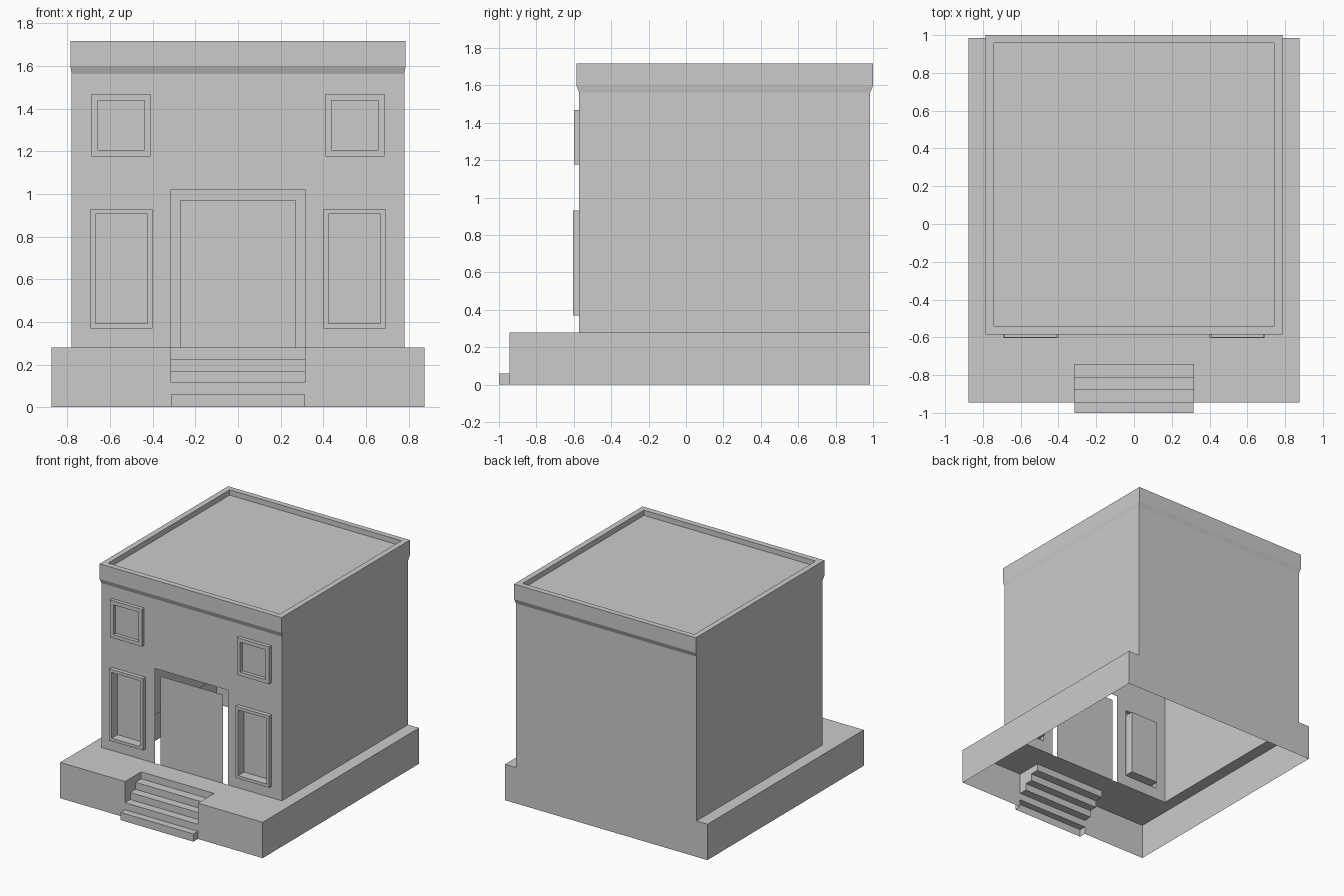
import bpy, bmesh

if "Cube" in bpy.data.objects:
    bpy.data.objects.remove(bpy.data.objects["Cube"])

# ---- helpers ----
def loft(bm, rings, closed=True, cap=False):
    """Bridge successive rings of points; optionally fill the last one."""
    vs = [[bm.verts.new(p) for p in r] for r in rings]
    n = len(vs[0])
    for a, b in zip(vs, vs[1:]):
        for i in range(n if closed else n - 1):
            j = (i + 1) % n
            bm.faces.new((a[i], a[j], b[j], b[i]))
    if cap:
        bm.faces.new(vs[-1])

def grid(bm, us, vs, place, hole):
    """Flat panel cut along us and vs, leaving out the cells that are holes."""
    for u0, u1 in zip(us, us[1:]):
        for v0, v1 in zip(vs, vs[1:]):
            if not hole(abs(u0 + u1) / 2, (v0 + v1) / 2):
                bm.faces.new([bm.verts.new(place(u, v)) for u, v in
                              ((u0, v0), (u1, v0), (u1, v1), (u0, v1))])

def rect(x0, x1, y0, y1, place):
    return [place(x, y) for x, y in ((x0, y0), (x1, y0), (x1, y1), (x0, y1))]

def finish(name, bm):
    bmesh.ops.remove_doubles(bm, verts=bm.verts[:], dist=0.0005)
    bmesh.ops.dissolve_degenerate(bm, edges=bm.edges[:], dist=0.0001)
    me = bpy.data.meshes.new(name)
    bm.to_mesh(me)
    bm.free()
    ob = bpy.data.objects.new(name, me)
    bpy.context.scene.collection.objects.link(ob)
    return ob

def at_z(z):
    return lambda x, y: (x, y, z)

def at_y(y):
    return lambda x, z: (x, y, z)

# ---- main sizes ----
BX, BF, BACK, BZ = 0.875, -0.945, 0.985, 0.28   # platform
WX, WF, WZ = 0.78, -0.572, 1.563                # building walls
DX = 0.315                                      # doorway and stair half width
SY = -0.745                                     # back of the stair recess

# platform: open-bottomed skirt and a top with stair notch and building opening
bm = bmesh.new()
path = [(DX, BF), (BX, BF), (BX, BACK), (-BX, BACK), (-BX, BF), (-DX, BF)]
loft(bm, [[(x, y, z) for x, y in path] for z in (0, BZ)], closed=False)
grid(bm, (-BX, -WX, -DX, DX, WX, BX), (BF, SY, WF, BACK), at_z(BZ),
     lambda x, y: (x < DX and y < SY) or (x < WX and y > WF))
finish("platform", bm)

# stairs: stepped profile across the notch, plus side cheeks
bm = bmesh.new()
steps = [(-1, 0), (-1, 0.06), (BF, 0.06), (BF, 0.115), (-0.88, 0.115),
         (-0.88, 0.17), (-0.815, 0.17), (-0.815, 0.225), (SY, 0.225), (SY, BZ)]
loft(bm, [[(x, y, z) for y, z in steps] for x in (DX, -DX)], closed=False)
cheek = [(BF, BZ)] + steps[3:]
block = [(-1, 0), (-1, 0.06), (BF, 0.06), (BF, 0)]
for s in (-1, 1):
    for outline in (cheek, block):
        pts = outline if s < 0 else outline[::-1]
        bm.faces.new([bm.verts.new((s * DX, y, z)) for y, z in pts])
finish("front_stairs", bm)

# building shell: side and back walls, pierced front wall
bm = bmesh.new()
path = [(WX, WF), (WX, BACK), (-WX, BACK), (-WX, WF)]
loft(bm, [[(x, y, z) for x, y in path] for z in (BZ, WZ)], closed=False)
grid(bm, (-WX, -0.692, -0.40, -DX, DX, 0.40, 0.692, WX),
     (BZ, 0.37, 0.93, 1.02, WZ), at_y(WF),
     lambda x, z: (x < DX and z < 1.02) or
                  (0.40 < x < 0.692 and 0.37 < z < 0.93))
finish("walls", bm)

# flared cornice, parapet and sunken roof
bm = bmesh.new()
levels = [(WX, WF, BACK, WZ), (0.786, -0.586, 1.0, 1.60),
          (0.786, -0.586, 1.0, 1.718), (0.742, -0.541, 0.957, 1.718),
          (0.742, -0.541, 0.957, 1.677)]
loft(bm, [rect(-x, x, y0, y1, at_z(z)) for x, y0, y1, z in levels], cap=True)
finish("cornice_and_roof", bm)

# door leaf standing free in the doorway
bm = bmesh.new()
bm.faces.new([bm.verts.new(p) for p in rect(-0.27, 0.27, BZ, 0.972, at_y(WF))])
finish("door_panel", bm)

# windows: raised frame with recessed pane, one pair per floor
def window(name, outer, inner, front, pane):
    for side, s in (("left", -1), ("right", 1)):
        bm = bmesh.new()
        rings = []
        for (x0, x1, z0, z1), y in ((outer, WF), (outer, front),
                                    (inner, front), (inner, pane)):
            a, b = sorted((s * x0, s * x1))
            rings.append(rect(a, b, z0, z1, at_y(y)))
        loft(bm, rings, cap=True)
        finish(name + "_" + side, bm)

window("lower_window", (0.40, 0.692, 0.37, 0.93),
       (0.424, 0.669, 0.393, 0.906), -0.603, -0.53)
window("upper_window", (0.41, 0.688, 1.176, 1.468),
       (0.439, 0.656, 1.205, 1.437), -0.60, WF - 0.001)
